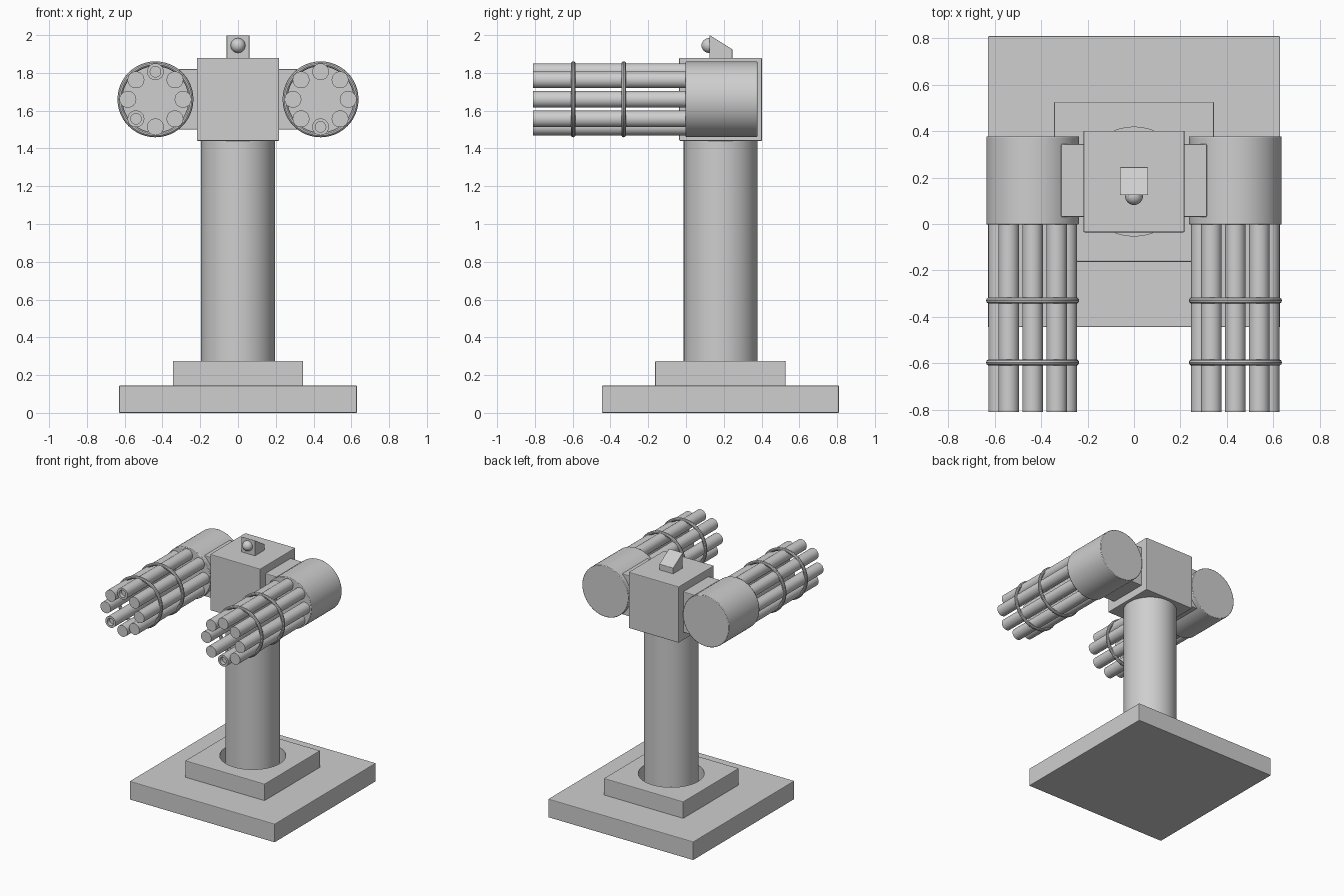
import bpy, bmesh, math
from mathutils import Matrix

if "Cube" in bpy.data.objects:
    bpy.data.objects.remove(bpy.data.objects["Cube"])

grey = bpy.data.materials.new("plain grey")
grey.diffuse_color = (0.62, 0.62, 0.62, 1)
grey.use_nodes = True
grey.node_tree.nodes["Principled BSDF"].inputs["Base Color"].default_value = grey.diffuse_color


def finish(name, bm, smooth=False, bevel=0):
    """Turn a bmesh into a named object with optional edge bevel."""
    bmesh.ops.recalc_face_normals(bm, faces=bm.faces)
    mesh = bpy.data.meshes.new(name)
    bm.to_mesh(mesh)
    bm.free()
    mesh.materials.append(grey)
    ob = bpy.data.objects.new(name, mesh)
    bpy.context.collection.objects.link(ob)
    bpy.context.view_layer.objects.active = ob
    for other in bpy.context.selected_objects:
        other.select_set(False)
    ob.select_set(True)
    if smooth:
        bpy.ops.object.shade_smooth_by_angle(angle=math.radians(35))
    if bevel:
        mod = ob.modifiers.new("edge bevel", 'BEVEL')
        mod.width, mod.segments = bevel, 2
        mod.limit_method, mod.angle_limit = 'ANGLE', math.radians(40)
    return ob


def box(name, x0, x1, y0, y1, z0, z1):
    bm = bmesh.new()
    centre = ((x0 + x1) / 2, (y0 + y1) / 2, (z0 + z1) / 2)
    bmesh.ops.create_cube(bm, size=1, matrix=Matrix.Translation(centre)
                          @ Matrix.Diagonal((x1 - x0, y1 - y0, z1 - z0, 1)))
    return finish(name, bm, bevel=0.005)


def lathe(name, profile, matrix, steps=48, closed=False, bevel=0):
    """Spin (radius, height) points about the local z axis."""
    bm = bmesh.new()
    verts = [bm.verts.new((r, 0, h)) for r, h in profile]
    edges = [bm.edges.new(p) for p in zip(verts, verts[1:])]
    if closed:
        edges.append(bm.edges.new((verts[-1], verts[0])))
    bmesh.ops.spin(bm, geom=verts + edges, cent=(0, 0, 0), axis=(0, 0, 1),
                   angle=math.tau, steps=steps)
    bmesh.ops.remove_doubles(bm, verts=bm.verts, dist=1e-5)
    bmesh.ops.transform(bm, matrix=matrix, verts=bm.verts)
    return finish(name, bm, smooth=True, bevel=bevel)


def forward(x, y, z):
    """Local z axis pointing to the front (-y)."""
    return Matrix.Translation((x, y, z)) @ Matrix.Rotation(math.pi / 2, 4, 'X')


# Base slab and plinth with a round socket
MID = 0.183
box("base_slab", -0.63, 0.63, -0.445, 0.81, 0, 0.145)
plinth = box("plinth", -0.345, 0.345, -0.163, 0.527, 0.14, 0.275)
cutter = lathe("socket_cutter", [(0, 0.147), (0.235, 0.147), (0.235, 0.4), (0, 0.4)],
               Matrix.Translation((0, MID, 0)))
cutter.hide_render = True
cutter.hide_set(True)
cut = plinth.modifiers.new("socket", 'BOOLEAN')
cut.object, cut.operation, cut.solver = cutter, 'DIFFERENCE', 'EXACT'

# Column and head
lathe("column", [(0, 0.14), (0.195, 0.14), (0.195, 1.45), (0, 1.45)],
      Matrix.Translation((0, MID, 0)), steps=64)
box("head", -0.218, 0.218, -0.036, 0.402, 1.44, 1.88)

# Sensor housing with sloping back, and its lens
bm = bmesh.new()
side = [(0.125, 1.878), (0.125, 2.0), (0.245, 1.925), (0.245, 1.878)]
face = bm.faces.new([bm.verts.new((-0.06, y, z)) for y, z in side])
ext = bmesh.ops.extrude_face_region(bm, geom=[face])
bmesh.ops.translate(bm, vec=(0.12, 0, 0),
                    verts=[v for v in ext["geom"] if isinstance(v, bmesh.types.BMVert)])
finish("sensor_housing", bm, bevel=0.002)
bm = bmesh.new()
bmesh.ops.create_uvsphere(bm, u_segments=24, v_segments=16, radius=0.039,
                          matrix=Matrix.Translation((0, 0.121, 1.945)))
finish("sensor_lens", bm, smooth=True)

# Twin rotary barrel clusters
GZ = 1.66
for label, s, bored in (("left", -1, (2, 5)), ("right", 1, (6,))):
    gx = s * 0.437
    xa, xb = sorted((s * 0.21, s * 0.315))
    box(label + "_mount", xa, xb, 0.03, 0.345, 1.5, 1.82)
    lathe(label + "_drum", [(0, 0), (0.2, 0), (0.2, 0.38), (0, 0.38)],
          forward(gx, 0.378, GZ), steps=64, bevel=0.004)
    for i in range(8):
        a = i * math.tau / 8
        profile = [(0, 0), (0.0445, 0), (0.0445, 0.82)]
        if i in bored:
            profile += [(0.028, 0.82), (0.028, 0.79), (0, 0.79)]
        else:
            profile += [(0, 0.82)]
        lathe(f"{label}_barrel_{i + 1}", profile,
              forward(gx + 0.146 * math.cos(a), 0.01, GZ + 0.146 * math.sin(a)), steps=24)
    for n, y in enumerate((-0.33, -0.597)):
        ring = [(0.188 + 0.013 * math.cos(k * math.tau / 10),
                 0.013 * math.sin(k * math.tau / 10)) for k in range(10)]
        lathe(f"{label}_clamp_ring_{n + 1}", ring, forward(gx, y, GZ), closed=True)
